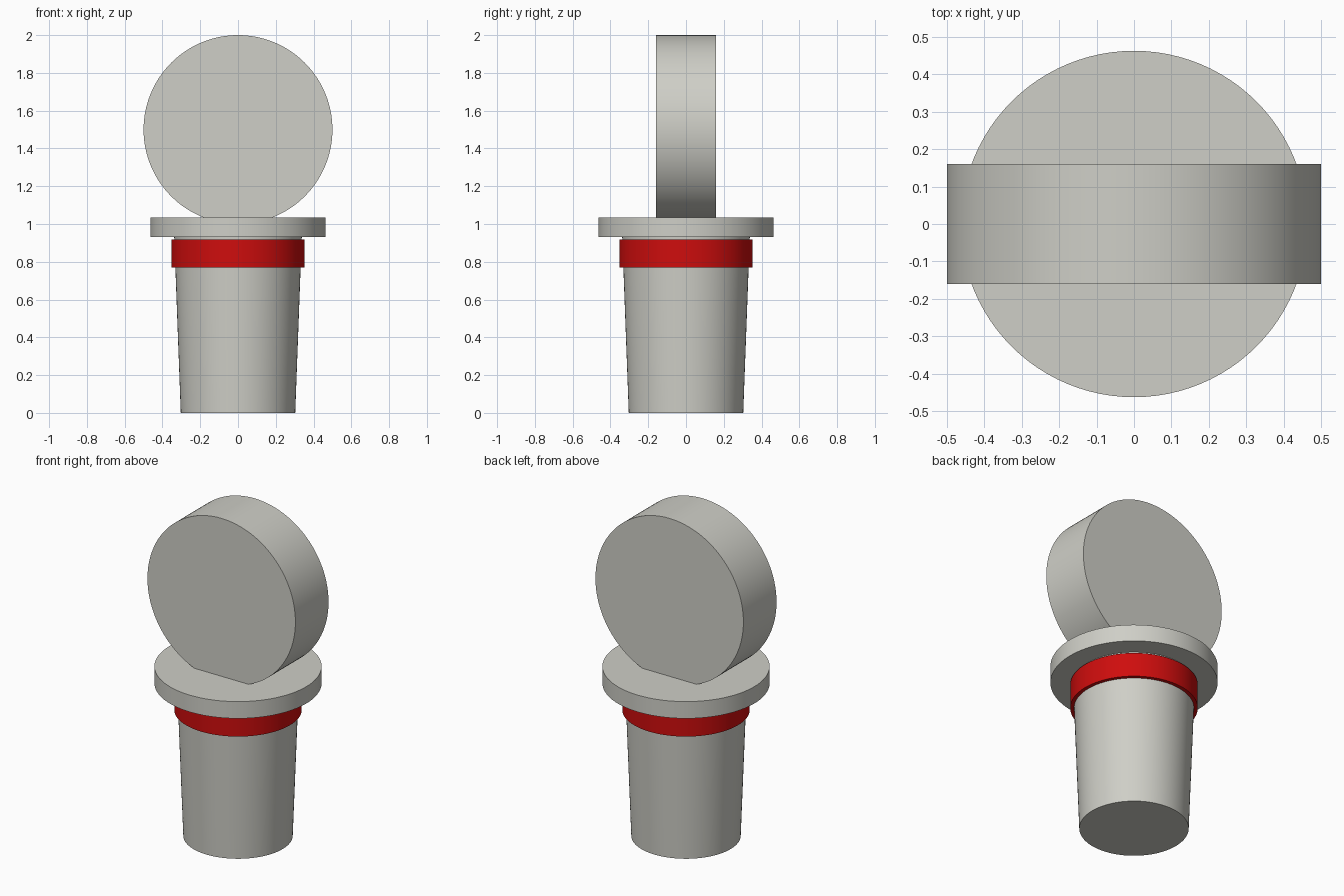
import bpy
import bmesh
import math
from mathutils import Matrix

cube = bpy.data.objects.get("Cube")
if cube:
    bpy.data.objects.remove(cube, do_unlink=True)


def make_material(name, color):
    mat = bpy.data.materials.new(name)
    mat.use_nodes = True
    mat.diffuse_color = color
    mat.node_tree.nodes["Principled BSDF"].inputs["Base Color"].default_value = color
    return mat


def finish(name, bm, mat):
    bmesh.ops.recalc_face_normals(bm, faces=bm.faces)
    mesh = bpy.data.meshes.new(name)
    bm.to_mesh(mesh)
    bm.free()
    obj = bpy.data.objects.new(name, mesh)
    bpy.context.collection.objects.link(obj)
    mesh.materials.append(mat)
    bpy.ops.object.select_all(action="DESELECT")
    obj.select_set(True)
    bpy.context.view_layer.objects.active = obj
    bpy.ops.object.shade_smooth_by_angle(angle=math.radians(30))
    return obj


def round_part(name, bottom, top, r_bottom, r_top, mat):
    """Upright capped cylinder or cone between two heights."""
    bm = bmesh.new()
    bmesh.ops.create_cone(bm, cap_ends=True, segments=96, radius1=r_bottom,
                          radius2=r_top, depth=top - bottom,
                          matrix=Matrix.Translation((0, 0, (bottom + top) / 2)))
    return finish(name, bm, mat)


grey = make_material("warm grey", (0.62, 0.62, 0.57, 1))
red = make_material("red", (0.62, 0.004, 0.004, 1))

# Tapered plug, seal ring and flange
round_part("tapered_plug", 0, 0.94, 0.303, 0.338, grey)
round_part("seal_ring", 0.77, 0.918, 0.353, 0.353, red)
round_part("flange", 0.932, 1.035, 0.463, 0.463, grey)

# Upright disc handle, sunk slightly into the flange
bm = bmesh.new()
bmesh.ops.create_cone(bm, cap_ends=True, segments=128, radius1=0.5, radius2=0.5,
                      depth=0.32, matrix=Matrix.Translation((0, 0, 1.5))
                      @ Matrix.Rotation(math.pi / 2, 4, "X"))
finish("disc_handle", bm, grey)
